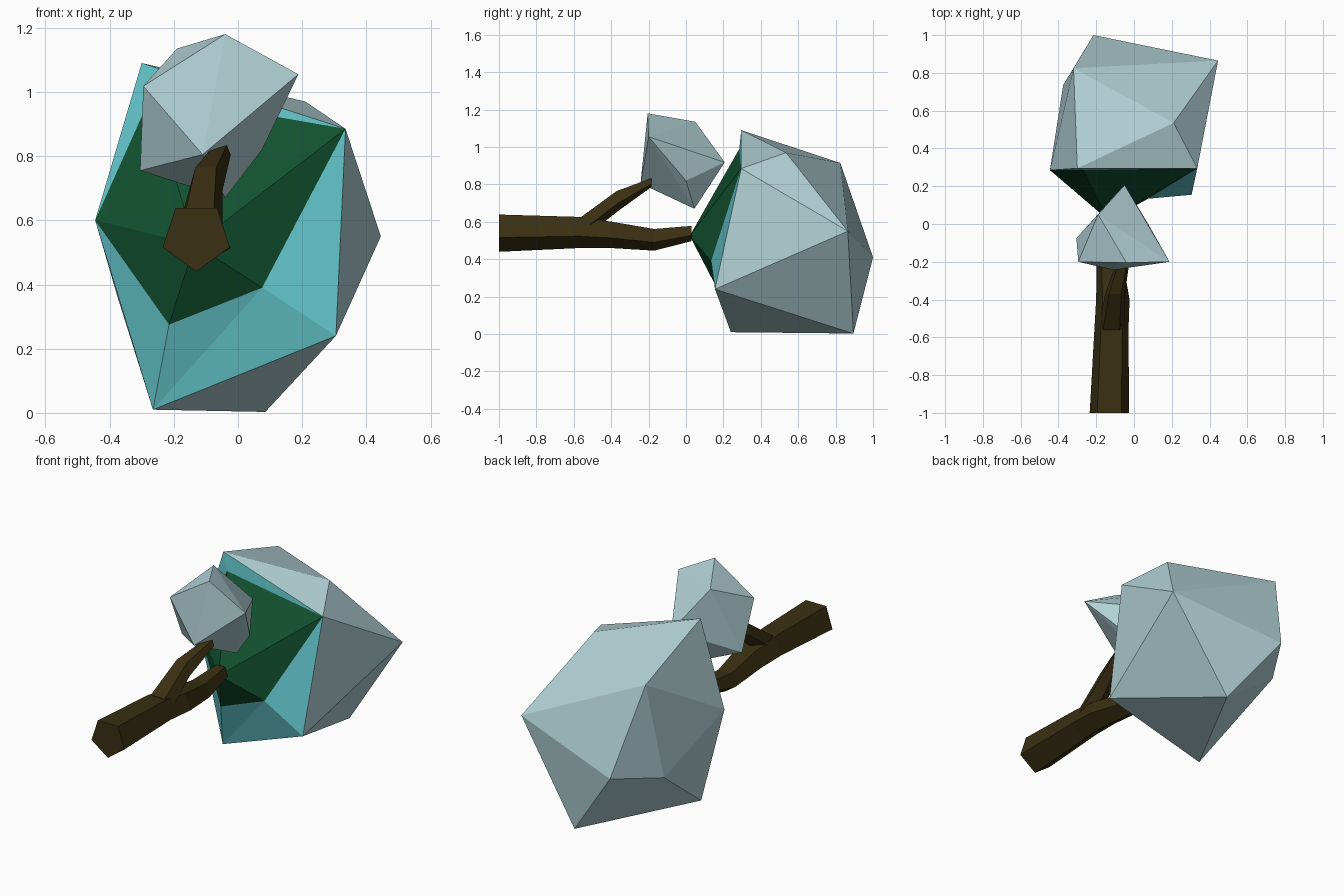
import bpy, bmesh, math
from mathutils import Vector

if "Cube" in bpy.data.objects:
    bpy.data.objects.remove(bpy.data.objects["Cube"])


def material(name, rgb):
    m = bpy.data.materials.new(name)
    m.diffuse_color = (*rgb, 1)
    m.use_nodes = True
    m.node_tree.nodes["Principled BSDF"].inputs["Base Color"].default_value = m.diffuse_color
    return m


snow = material("pale_frost", (0.45, 0.65, 0.68))
teal = material("teal", (0.125, 0.56, 0.60))
green = material("dark_green", (0.006, 0.085, 0.03))
bark = material("bark_brown", (0.042, 0.029, 0.006))


def finish(name, bm, mats):
    bmesh.ops.recalc_face_normals(bm, faces=bm.faces[:])
    me = bpy.data.meshes.new(name)
    bm.to_mesh(me)
    bm.free()
    for m in mats:
        me.materials.append(m)
    ob = bpy.data.objects.new(name, me)
    bpy.context.collection.objects.link(ob)
    return ob


# large crown: faceted frost cap, teal rim and green pyramid underneath
bm = bmesh.new()
ring_pts = [(-0.30, 0.295, 1.09), (-0.445, 0.285, 0.60), (-0.265, 0.24, 0.01),
            (0.305, 0.155, 0.24), (0.335, 0.295, 0.885)]
back_pts = [(0.085, 0.895, 0.003), (0.445, 0.865, 0.55), (0.21, 0.535, 0.97),
            (-0.215, 1.0, 0.41), (-0.32, 0.825, 0.915), (-0.375, 0.735, 0.36)]
ring = [bm.verts.new(p) for p in ring_pts]
for p in back_pts:
    bm.verts.new(p)
bmesh.ops.convex_hull(bm, input=bm.verts[:])
front = [f for f in bm.faces if all(v in ring for v in f.verts)]
bmesh.ops.delete(bm, geom=front, context='FACES')
A, B, C, E, F = ring
P = bm.verts.new((-0.27, 0.285, 0.99))
I = bm.verts.new((-0.215, 0.15, 0.275))
J = bm.verts.new((0.075, 0.134, 0.39))
N = bm.verts.new((-0.135, 0.02, 0.525))
for vs in [(A, P, B), (A, F, P), (B, I, C), (C, I, J), (C, J, E), (E, J, F)]:
    bm.faces.new(vs).material_index = 1
inner = [P, B, I, J, F]
for k in range(5):
    bm.faces.new((inner[k], inner[(k + 1) % 5], N)).material_index = 2
finish("large_crown", bm, [snow, teal, green])

# small crown: faceted frost clump on the side branch
bm = bmesh.new()
for p in [(-0.04, -0.205, 1.18), (0.188, -0.2, 1.055), (-0.295, -0.2, 1.018),
          (-0.305, -0.075, 0.755), (-0.19, 0.05, 1.135), (-0.11, -0.243, 0.805),
          (-0.04, 0.045, 0.67), (0.075, 0.0, 0.82), (-0.05, 0.207, 0.918)]:
    bm.verts.new(p)
bmesh.ops.convex_hull(bm, input=bm.verts[:])
finish("small_crown", bm, [snow])


# five-sided limbs lofted through rings of (x, y, z, half width, half height)
def limb(name, rings):
    bm = bmesh.new()
    loops = []
    for x, y, z, w, h in rings:
        loops.append([bm.verts.new((x + w * math.cos(a), y, z + h * math.sin(a)))
                      for a in (math.radians(-90 + 72 * k) for k in range(5))])
    for lo, hi in zip(loops, loops[1:]):
        for k in range(5):
            n = (k + 1) % 5
            bm.faces.new((lo[k], lo[n], hi[n], hi[k]))
    bm.faces.new(loops[0])
    bm.faces.new(loops[-1])
    finish(name, bm, [bark])


limb("trunk", [(-0.13, -1.0, 0.55, 0.11, 0.11), (-0.12, -0.57, 0.552, 0.095, 0.092),
               (-0.112, -0.4, 0.538, 0.093, 0.078), (-0.13, -0.17, 0.51, 0.07, 0.064),
               (-0.13, 0.03, 0.542, 0.045, 0.045)])
limb("side_branch", [(-0.12, -0.56, 0.57, 0.075, 0.07), (-0.10, -0.37, 0.715, 0.055, 0.062),
                     (-0.055, -0.185, 0.812, 0.034, 0.026)])
